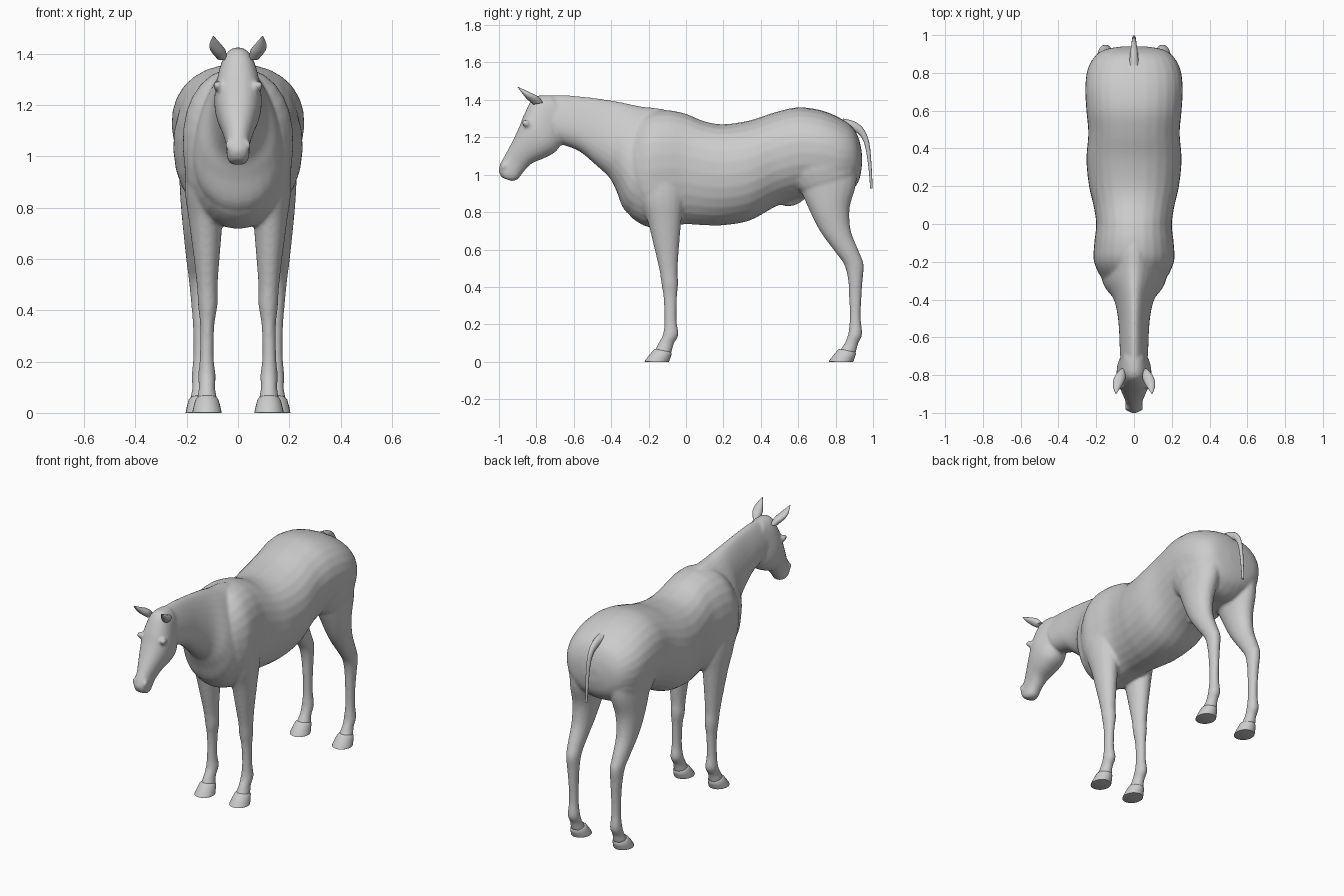
import bpy, bmesh, math
from mathutils import Vector, Matrix

coat = bpy.data.materials.new("grey coat")
coat.diffuse_color = (0.6, 0.6, 0.6, 1)


def spline(rows, steps):
    """Smooth in-between rows through the given rows."""
    pts = [Vector(r) for r in rows]
    out = []
    for i in range(len(pts) - 1):
        a, b = pts[max(i - 1, 0)], pts[i]
        c, d = pts[i + 1], pts[min(i + 2, len(pts) - 1)]
        for k in range(steps):
            t = k / steps
            out.append(0.5 * (2 * b + (c - a) * t + (2 * a - 5 * b + 4 * c - d) * t * t
                              + (3 * b - a - 3 * c + d) * t ** 3))
    return out + [pts[-1]]


def loft(bm, rows, egg=0.0, square=1.0, side=1, steps=5, n=28):
    """Row: centre x, first edge (y, z), opposite edge (y, z), half width."""
    rings = []
    for x, ya, za, yb, zb, w in spline(rows, steps):
        ring = []
        for k in range(n):
            t = 2 * math.pi * k / n
            c, s = math.cos(t), math.sin(t)
            c2 = math.copysign(abs(c) ** square, c)
            s2 = math.copysign(abs(s) ** square, s) * (1 - egg * c)
            ring.append(bm.verts.new((side * (x + w * s2), (ya + yb) / 2 + c2 * (ya - yb) / 2,
                                      (za + zb) / 2 + c2 * (za - zb) / 2)))
        rings.append(ring)
    faces = [bm.faces.new(rings[0]), bm.faces.new(rings[-1][::-1])]
    for r, q in zip(rings, rings[1:]):
        for k in range(n):
            faces.append(bm.faces.new((r[k], q[k], q[(k + 1) % n], r[(k + 1) % n])))
    bmesh.ops.recalc_face_normals(bm, faces=faces)


def blob(bm, centre, size, tilt=0):
    m = Matrix.Translation(centre) @ Matrix.Rotation(tilt, 4, 'X') @ Matrix.Diagonal((*size, 1))
    bmesh.ops.create_uvsphere(bm, u_segments=20, v_segments=12, radius=1, matrix=m)


def finish(bm, name, angle=None):
    me = bpy.data.meshes.new(name)
    bm.to_mesh(me)
    bm.free()
    me.materials.append(coat)
    ob = bpy.data.objects.new(name, me)
    bpy.context.collection.objects.link(ob)
    if angle:
        bpy.ops.object.select_all(action='DESELECT')
        ob.select_set(True)
        bpy.context.view_layer.objects.active = ob
        bpy.ops.object.shade_smooth_by_angle(angle=math.radians(angle))
    return ob


body = bmesh.new()

# Barrel and rump: y, top z, bottom z, half width
barrel = [(-0.33, 1.12, 0.84, 0.11), (-0.29, 1.25, 0.77, 0.165), (-0.2, 1.33, 0.72, 0.212),
          (-0.1, 1.345, 0.725, 0.21), (0.0, 1.325, 0.735, 0.2), (0.1, 1.285, 0.73, 0.215),
          (0.2, 1.27, 0.73, 0.238), (0.34, 1.29, 0.755, 0.252), (0.48, 1.335, 0.83, 0.242),
          (0.6, 1.36, 0.87, 0.252), (0.72, 1.345, 0.88, 0.258), (0.82, 1.305, 0.88, 0.245),
          (0.89, 1.255, 0.92, 0.205), (0.925, 1.19, 0.97, 0.15), (0.94, 1.12, 1.04, 0.06)]
loft(body, [(0, y, t, y, b, w) for y, t, b, w in barrel], egg=-0.06, square=0.92)

# Neck
loft(body, [(0, 0.0, 1.31, -0.2, 0.74, 0.14), (0, -0.12, 1.35, -0.32, 0.8, 0.17),
            (0, -0.24, 1.365, -0.375, 0.92, 0.15), (0, -0.37, 1.392, -0.41, 0.985, 0.105),
            (0, -0.5, 1.412, -0.48, 1.05, 0.083), (0, -0.63, 1.424, -0.57, 1.125, 0.075),
            (0, -0.75, 1.425, -0.66, 1.16, 0.072)], egg=0.3)

# Head
loft(body, [(0, -0.72, 1.425, -0.64, 1.25, 0.055), (0, -0.81, 1.415, -0.655, 1.185, 0.075),
            (0, -0.862, 1.33, -0.695, 1.125, 0.092), (0, -0.892, 1.255, -0.755, 1.09, 0.086),
            (0, -0.93, 1.175, -0.825, 1.06, 0.066), (0, -0.965, 1.11, -0.86, 1.025, 0.05),
            (0, -0.992, 1.06, -0.88, 1.0, 0.045), (0, -1.002, 1.02, -0.9, 0.975, 0.043),
            (0, -0.985, 0.985, -0.93, 0.965, 0.03)], square=0.88)

# Sheath under the flank
blob(body, (0, 0.57, 0.87), (0.035, 0.07, 0.035), 0.3)

# Leg profiles: centre x, front y, back y, z, half width
fore = [(0.125, -0.28, 0.0, 1.05, 0.075), (0.13, -0.25, -0.01, 0.88, 0.078),
        (0.126, -0.205, -0.025, 0.75, 0.066), (0.122, -0.168, -0.038, 0.6, 0.05),
        (0.12, -0.142, -0.045, 0.49, 0.04), (0.118, -0.132, -0.042, 0.42, 0.038),
        (0.12, -0.12, -0.048, 0.34, 0.028), (0.122, -0.116, -0.05, 0.22, 0.027),
        (0.121, -0.124, -0.04, 0.145, 0.034), (0.121, -0.15, -0.065, 0.095, 0.032),
        (0.121, -0.175, -0.078, 0.045, 0.042)]
hind = [(0.13, 0.56, 0.92, 1.1, 0.1), (0.14, 0.6, 0.91, 0.95, 0.09),
        (0.15, 0.655, 0.875, 0.82, 0.074), (0.155, 0.715, 0.882, 0.7, 0.058),
        (0.155, 0.795, 0.925, 0.59, 0.046), (0.152, 0.845, 0.95, 0.52, 0.04),
        (0.15, 0.866, 0.945, 0.44, 0.034), (0.148, 0.872, 0.938, 0.34, 0.028),
        (0.147, 0.875, 0.935, 0.23, 0.027), (0.147, 0.866, 0.942, 0.145, 0.034),
        (0.147, 0.845, 0.92, 0.095, 0.032), (0.147, 0.812, 0.908, 0.045, 0.042)]
for side in (-1, 1):
    for leg in (fore, hind):
        loft(body, [(x, f, z, b, z, w) for x, f, b, z, w in leg], side=side, n=20)
    # Shoulder, haunch, brow and nostril
    blob(body, (side * 0.12, -0.17, 0.99), (0.09, 0.13, 0.24), 0.25)
    blob(body, (side * 0.15, 0.72, 1.08), (0.1, 0.19, 0.22), 0.3)
    blob(body, (side * 0.08, -0.855, 1.275), (0.018, 0.024, 0.018), -0.4)
    blob(body, (side * 0.036, -0.975, 1.045), (0.013, 0.014, 0.022), -0.4)

# Fuse the parts into one smooth skin
skin = finish(body, "body")
fuse = skin.modifiers.new("fuse", 'REMESH')
fuse.mode = 'VOXEL'
fuse.voxel_size = 0.009
fuse.use_smooth_shade = True
relax = skin.modifiers.new("relax", 'SMOOTH')
relax.factor = 0.5
relax.iterations = 5

for side, label in ((-1, "left"), (1, "right")):
    # Hooves with flat soles
    for name, x, y in (("front", 0.121, 0), ("hind", 0.147, 0.985)):
        bm = bmesh.new()
        loft(bm, [(x, y - 0.22, 0, y - 0.092, 0, 0.057), (x, y - 0.218, 0.008, y - 0.088, 0.008, 0.056),
                  (x, y - 0.178, 0.058, y - 0.076, 0.045, 0.045),
                  (x, y - 0.165, 0.068, y - 0.085, 0.055, 0.034)],
             side=side, steps=2, n=24)
        finish(bm, f"{name}_hoof_{label}", 45)
    # Ears, flattened and pointing up and forward
    bm = bmesh.new()
    loft(bm, [(0.062, -0.815, 1.375, -0.765, 1.385, 0.018), (0.076, -0.848, 1.402, -0.79, 1.418, 0.029),
              (0.088, -0.87, 1.428, -0.835, 1.44, 0.024), (0.096, -0.9, 1.468, -0.897, 1.47, 0.002)],
         side=side, n=14)
    finish(bm, f"ear_{label}", 60)

# Tail
bm = bmesh.new()
loft(bm, [(0, 0.84, 1.3, 0.84, 1.25, 0.026), (0, 0.9, 1.285, 0.88, 1.235, 0.022),
          (0, 0.95, 1.245, 0.925, 1.215, 0.016), (0, 0.98, 1.17, 0.955, 1.16, 0.012),
          (0, 0.992, 1.05, 0.974, 1.05, 0.01), (0, 0.998, 0.925, 0.985, 0.925, 0.007)], n=14)
finish(bm, "tail", 60)
